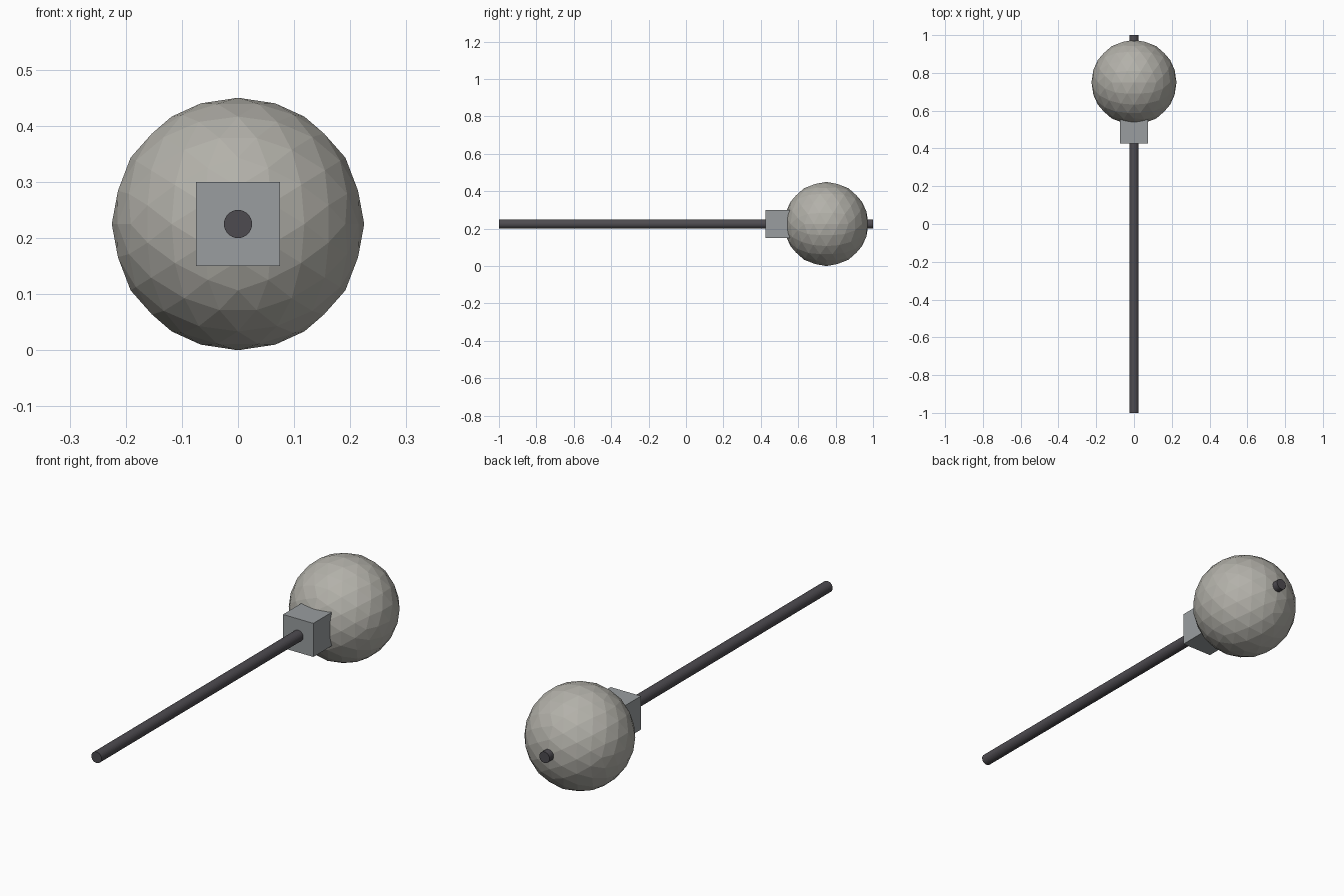
import bpy, bmesh
from math import radians
from mathutils import Matrix

if "Cube" in bpy.data.objects:
    bpy.data.objects.remove(bpy.data.objects["Cube"])

AXIS_Z = 0.225  # height of the shaft centre line


def part(name, bm, y, colour):
    """Turn a bmesh into a named, coloured object on the shaft axis."""
    mesh = bpy.data.meshes.new(name)
    bm.to_mesh(mesh)
    bm.free()
    obj = bpy.data.objects.new(name, mesh)
    obj.location = (0, y, AXIS_Z)
    bpy.context.collection.objects.link(obj)
    mat = bpy.data.materials.new(name + "_material")
    mat.diffuse_color = (*colour, 1)
    mat.use_nodes = True
    mat.node_tree.nodes["Principled BSDF"].inputs["Base Color"].default_value = mat.diffuse_color
    mesh.materials.append(mat)
    return obj


# Long round shaft along y
bm = bmesh.new()
bmesh.ops.create_cone(bm, cap_ends=True, segments=32, radius1=0.025,
                      radius2=0.025, depth=2,
                      matrix=Matrix.Rotation(radians(90), 4, 'X'))
part("shaft", bm, 0, (0.075, 0.07, 0.08))

# Faceted ball head, turned so an edge midpoint sits on each axis
bm = bmesh.new()
bmesh.ops.create_icosphere(bm, subdivisions=3, radius=0.225,
                           matrix=Matrix.Rotation(radians(-31.717), 4, 'Y'))
part("ball_head", bm, 0.75, (0.45, 0.44, 0.40))

# Square collar partly sunk into the ball
bm = bmesh.new()
bmesh.ops.create_cube(bm, size=0.15)
part("collar", bm, 0.5, (0.32, 0.34, 0.35))
